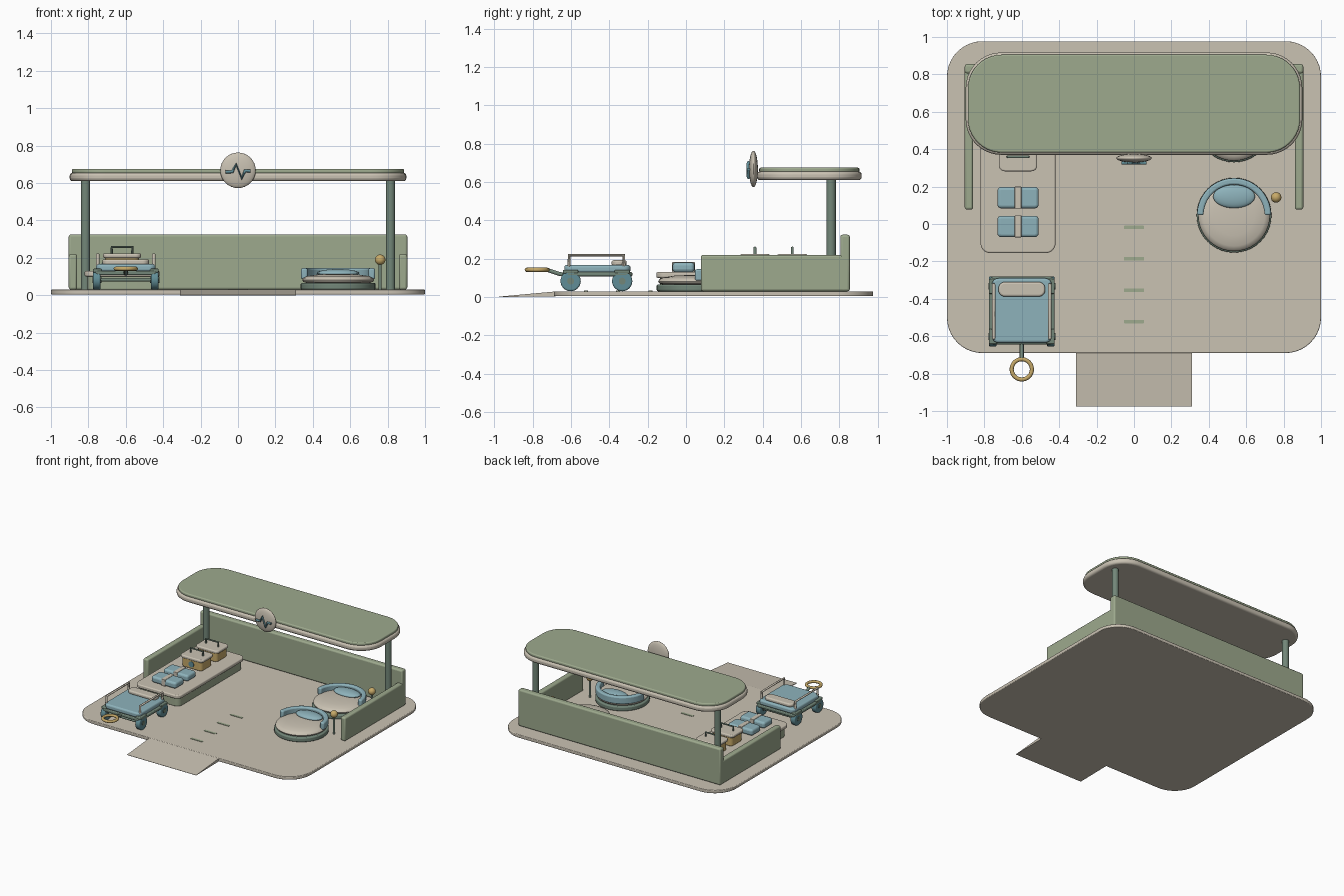
import bpy, bmesh, math
from mathutils import Vector, Matrix

cube = bpy.data.objects.get("Cube")
if cube:
    bpy.data.objects.remove(cube, do_unlink=True)


def material(name, r, g, b):
    m = bpy.data.materials.new(name)
    m.use_nodes = True
    m.diffuse_color = (r, g, b, 1)
    m.node_tree.nodes["Principled BSDF"].inputs["Base Color"].default_value = (r, g, b, 1)
    return m


BEIGE = material("warm beige", .59, .54, .45)
SAGE = material("sage green", .34, .40, .27)
DEEP = material("deep green", .17, .24, .19)
BLUE = material("soft blue", .27, .45, .50)
TEAL = material("dark teal", .12, .27, .31)
GOLD = material("muted gold", .57, .40, .14)


def finish(name, bm, mat, bevel=0, segments=3):
    """Turn a bmesh into a smooth, optionally bevelled object."""
    bmesh.ops.recalc_face_normals(bm, faces=bm.faces)
    me = bpy.data.meshes.new(name)
    bm.to_mesh(me)
    bm.free()
    ob = bpy.data.objects.new(name, me)
    bpy.context.collection.objects.link(ob)
    me.materials.append(mat)
    if bevel:
        mod = ob.modifiers.new("soft_edges", "BEVEL")
        mod.width, mod.segments = bevel, segments
        mod.limit_method, mod.angle_limit = "ANGLE", math.radians(40)
    bpy.ops.object.select_all(action="DESELECT")
    bpy.context.view_layer.objects.active = ob
    ob.select_set(True)
    bpy.ops.object.shade_smooth_by_angle(angle=math.radians(40))
    return ob


def slab(name, x, y, z, mat, radius=0, bevel=0):
    """Box over the given ranges, with optional rounded plan corners."""
    bm = bmesh.new()
    corners = [(x[1], y[1], 0), (x[0], y[1], 1), (x[0], y[0], 2), (x[1], y[0], 3)]
    outline = []
    for cx, cy, quarter in corners:
        sx, sy = (1 if cx == x[1] else -1), (1 if cy == y[1] else -1)
        steps = 10 if radius else 0
        for i in range(steps + 1):
            a = (quarter + (i / steps if steps else 0)) * math.pi / 2
            outline.append(bm.verts.new((cx + radius * (math.cos(a) - sx) if radius else cx,
                                         cy + radius * (math.sin(a) - sy) if radius else cy,
                                         z[0])))
    face = bm.faces.new(outline)
    top = bmesh.ops.extrude_face_region(bm, geom=[face], use_keep_orig=True)
    verts = [v for v in top["geom"] if isinstance(v, bmesh.types.BMVert)]
    bmesh.ops.translate(bm, vec=(0, 0, z[1] - z[0]), verts=verts)
    return finish(name, bm, mat, bevel)


def ball(name, centre, size, mat):
    bm = bmesh.new()
    bmesh.ops.create_uvsphere(bm, u_segments=32, v_segments=16, radius=1,
                              matrix=Matrix.Translation(centre) @ Matrix.Diagonal((*size, 1)))
    return finish(name, bm, mat)


def rod(name, a, b, radius, mat, bevel=0):
    """Cylinder between two points."""
    a, b = Vector(a), Vector(b)
    turn = (b - a).to_track_quat("Z", "Y").to_matrix().to_4x4()
    bm = bmesh.new()
    bmesh.ops.create_cone(bm, cap_ends=True, segments=24, radius1=radius, radius2=radius,
                          depth=(b - a).length, matrix=Matrix.Translation((a + b) / 2) @ turn)
    return finish(name, bm, mat, bevel)


def lathe(name, centre, profile, mat, angle=2 * math.pi, closed=False, bevel=0):
    """Sweep an (r, z) profile about a vertical axis, from +x anticlockwise."""
    bm = bmesh.new()
    vs = [bm.verts.new((centre[0] + r, centre[1], z)) for r, z in profile]
    if closed:
        geom = [bm.faces.new(vs)]
    else:
        geom = [bm.edges.new(p) for p in zip(vs, vs[1:])]
    bmesh.ops.spin(bm, geom=geom + vs, cent=(*centre, 0), axis=(0, 0, 1), angle=angle,
                   steps=40, use_duplicate=False)
    bmesh.ops.remove_doubles(bm, verts=bm.verts, dist=1e-5)
    return finish(name, bm, mat, bevel)


def tube(name, points, radius, mat):
    """Round tube along a polyline."""
    cu = bpy.data.curves.new(name, "CURVE")
    cu.dimensions, cu.bevel_depth, cu.bevel_resolution, cu.use_fill_caps = "3D", radius, 3, True
    sp = cu.splines.new("POLY")
    sp.points.add(len(points) - 1)
    for p, co in zip(sp.points, points):
        p.co = (*co, 1)
    ob = bpy.data.objects.new(name, cu)
    bpy.context.collection.objects.link(ob)
    cu.materials.append(mat)
    bpy.ops.object.select_all(action="DESELECT")
    bpy.context.view_layer.objects.active = ob
    ob.select_set(True)
    bpy.ops.object.convert(target="MESH")
    bpy.ops.object.shade_smooth_by_angle(angle=math.radians(40))


# Floor, entry ramp and floor dashes
FLOOR = .03
slab("floor", (-1, 1), (-.69, .977), (.004, FLOOR), BEIGE, .19, .005)
bm = bmesh.new()
ends = [[bm.verts.new((x, y, z)) for y, z in ((-.977, 0), (-.68, .004), (-.68, .029), (-.977, .002))]
        for x in (-.31, .31)]
for end in ends:
    bm.faces.new(end)
for i in range(4):
    j = (i + 1) % 4
    bm.faces.new((ends[0][i], ends[0][j], ends[1][j], ends[1][i]))
finish("ramp", bm, BEIGE)
for i in range(4):
    y = -.018 - i * .168
    slab("floor_dash", (-.053, .053), (y - .01, y + .01), (.028, .033), SAGE, .004)

# Walls and canopy posts
slab("back_wall", (-.905, .905), (.805, .855), (FLOOR, .325), SAGE, bevel=.012)
for s in (-1, 1):
    slab("side_wall", sorted((s * .86, s * .905)), (.077, .855), (FLOOR, .22), SAGE, bevel=.012)
    rod("canopy_post", (s * .815, .757, FLOOR), (s * .815, .757, .62), .025, DEEP)

# Canopy
slab("canopy", (-.9, .9), (.37, .917), (.61, .655), BEIGE, .19, .016)
slab("canopy_top", (-.888, .888), (.382, .905), (.65, .675), SAGE, .18, .008)

# Round sign with pulse line
ball("sign_disc", (0, .352, .668), (.095, .023, .095), BEIGE)
pulse = [(-.068, .66), (-.03, .66), (-.01, .7), (.02, .625), (.037, .665), (.068, .665)]
tube("pulse_line", [(x, .326, z) for x, z in pulse], .009, TEAL)

# Supply bench
slab("bench_base", (-.805, -.435), (-.135, .685), (FLOOR, .105), SAGE, .04, .005)
slab("bench_top", (-.82, -.42), (-.155, .7), (.1, .13), BEIGE, .05, .008)

# Folded blankets with straps
for y in (-.013, .141):
    slab("blanket", (-.73, -.51), (y - .057, y + .057), (.13, .18), BLUE, .02, .015)
    slab("blanket_strap", (-.638, -.602), (y - .059, y + .059), (.129, .183), BEIGE, bevel=.004)

# Supply boxes with lids and handles
for y in (.36, .555):
    slab("supply_box", (-.71, -.53), (y - .07, y + .07), (.13, .205), GOLD, .025, .006)
    slab("box_lid", (-.722, -.518), (y - .078, y + .078), (.2, .224), BEIGE, .03, .008)
    tube("box_handle", [(-.675, y, .22), (-.675, y, .258), (-.565, y, .258), (-.565, y, .22)],
         .007, DEEP)
    rod("box_badge", (-.62, y - .074, .167), (-.62, y - .068, .167), .023, TEAL)

# Round loungers, each with a lamp
for y in (.047, .53):
    c = (.535, y)
    lathe("lounger_base", c, [(0, .03), (.2, .03), (.2, .066), (0, .066)], DEEP, bevel=.008)
    lathe("lounger_seat", c, [(0, .066), (.17, .066), (.187, .072), (.192, .082), (.186, .092),
                              (.165, .102), (.11, .111), (.05, .114), (0, .115)], BEIGE)
    lathe("lounger_backrest", c, [(.163, .085), (.198, .085), (.198, .145), (.163, .145)],
          BLUE, math.pi, True, .01)
    ball("lounger_pillow", (.535, y + .1, .118), (.112, .062, .022), BLUE)
    rod("lamp_post", (.76, y + .095, FLOOR), (.76, y + .095, .18), .008, DEEP)
    ball("lamp_ball", (.76, y + .095, .19), (.028, .028, .028), GOLD)

# Cart bed
CX = -.6
slab("cart_frame", (CX - .175, CX + .175), (-.645, -.28), (.108, .13), DEEP, .03, .006)
slab("cart_mattress", (CX - .16, CX + .16), (-.635, -.29), (.127, .167), BLUE, .035, .012)
slab("cart_pillow", (CX - .125, CX + .125), (-.388, -.31), (.163, .192), BEIGE, .035, .01)
for s in (-1, 1):
    x = CX + s * .15
    tube("cart_rail", [(x, -.61, .16), (x, -.61, .218), (x, -.325, .218), (x, -.325, .16)],
         .009, BEIGE)
    for y in (-.602, -.333):
        rod("cart_wheel", (CX + s * .135, y, .083), (CX + s * .175, y, .083), .053, TEAL, .008)
        rod("wheel_hub", (CX + s * .13, y, .083), (CX + s * .179, y, .083), .018, DEEP)
        slab("wheel_guard", sorted((CX + s * .13, CX + s * .176)), (y - .04, y + .04),
             (.122, .142), DEEP, bevel=.006)
for y in (-.602, -.333):
    rod("cart_axle", (CX - .15, y, .083), (CX + .15, y, .083), .01, DEEP)

# Cart pull handle
tube("pull_bar", [(CX, -.62, .115), (CX, -.66, .12), (CX, -.72, .14)], .011, DEEP)
ring = [(.054 + .011 * math.cos(a), .142 + .011 * math.sin(a))
        for a in (i * math.pi / 6 for i in range(13))]
lathe("pull_ring", (CX, -.777), ring, GOLD)
